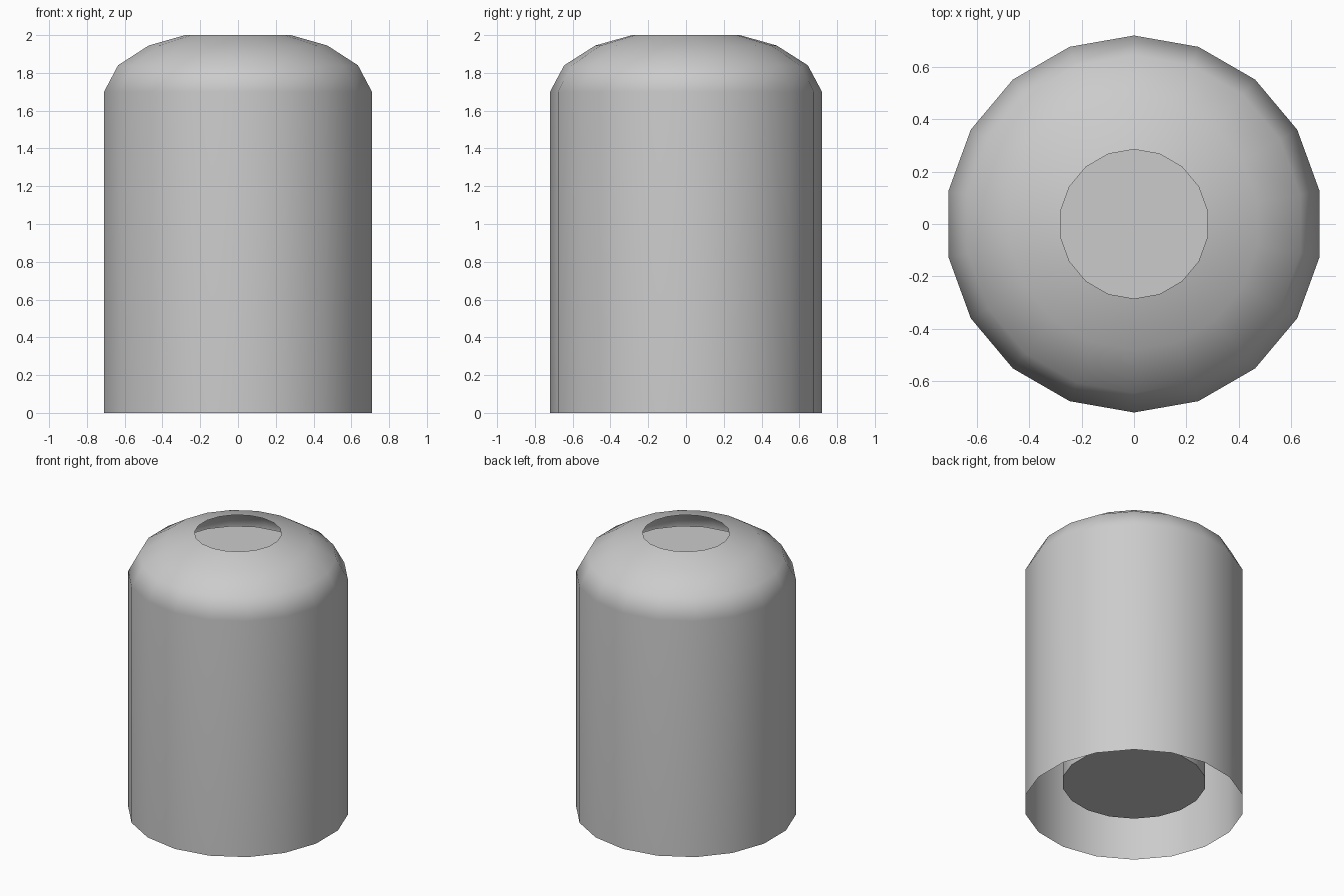
import bpy, bmesh, math

cube = bpy.data.objects.get("Cube")
if cube:
    bpy.data.objects.remove(cube, do_unlink=True)

SIDES = 18

grey = bpy.data.materials.new("light_grey")
grey.use_nodes = True
colour = (0.6, 0.6, 0.6, 1)
grey.diffuse_color = colour
grey.node_tree.nodes["Principled BSDF"].inputs["Base Color"].default_value = colour


def lathe(name, profile, capped):
    """Revolve (radius, height) points about z, optionally closing both ends."""
    bm = bmesh.new()
    rings = []
    for r, z in profile:
        angles = [math.pi / 2 + math.tau * i / SIDES for i in range(SIDES)]
        rings.append([bm.verts.new((r * math.cos(a), r * math.sin(a), z)) for a in angles])
    for low, high in zip(rings, rings[1:]):
        for i in range(SIDES):
            j = (i + 1) % SIDES
            bm.faces.new((low[i], low[j], high[j], high[i]))
    if capped:
        bm.faces.new(rings[0][::-1])
        bm.faces.new(rings[-1])
    mesh = bpy.data.meshes.new(name)
    bm.to_mesh(mesh)
    bm.free()
    mesh.materials.append(grey)
    obj = bpy.data.objects.new(name, mesh)
    bpy.context.collection.objects.link(obj)
    bpy.ops.object.select_all(action="DESELECT")
    obj.select_set(True)
    bpy.context.view_layer.objects.active = obj
    bpy.ops.object.shade_smooth_by_angle(angle=math.radians(40))
    # Let the large wall faces keep their own shading beside the shoulder
    weighted = obj.modifiers.new("weighted_normals", "WEIGHTED_NORMAL")
    weighted.keep_sharp = True
    return obj


# Thin outer sleeve: straight wall, rounded shoulder, open at top and bottom
lathe("outer_sleeve",
      [(0.72, 0), (0.72, 1.7), (0.645, 1.84), (0.48, 1.945), (0.285, 2)], False)

# Solid core, seen through both openings
lathe("inner_core", [(0.47, 0.165), (0.47, 1.835)], True)
